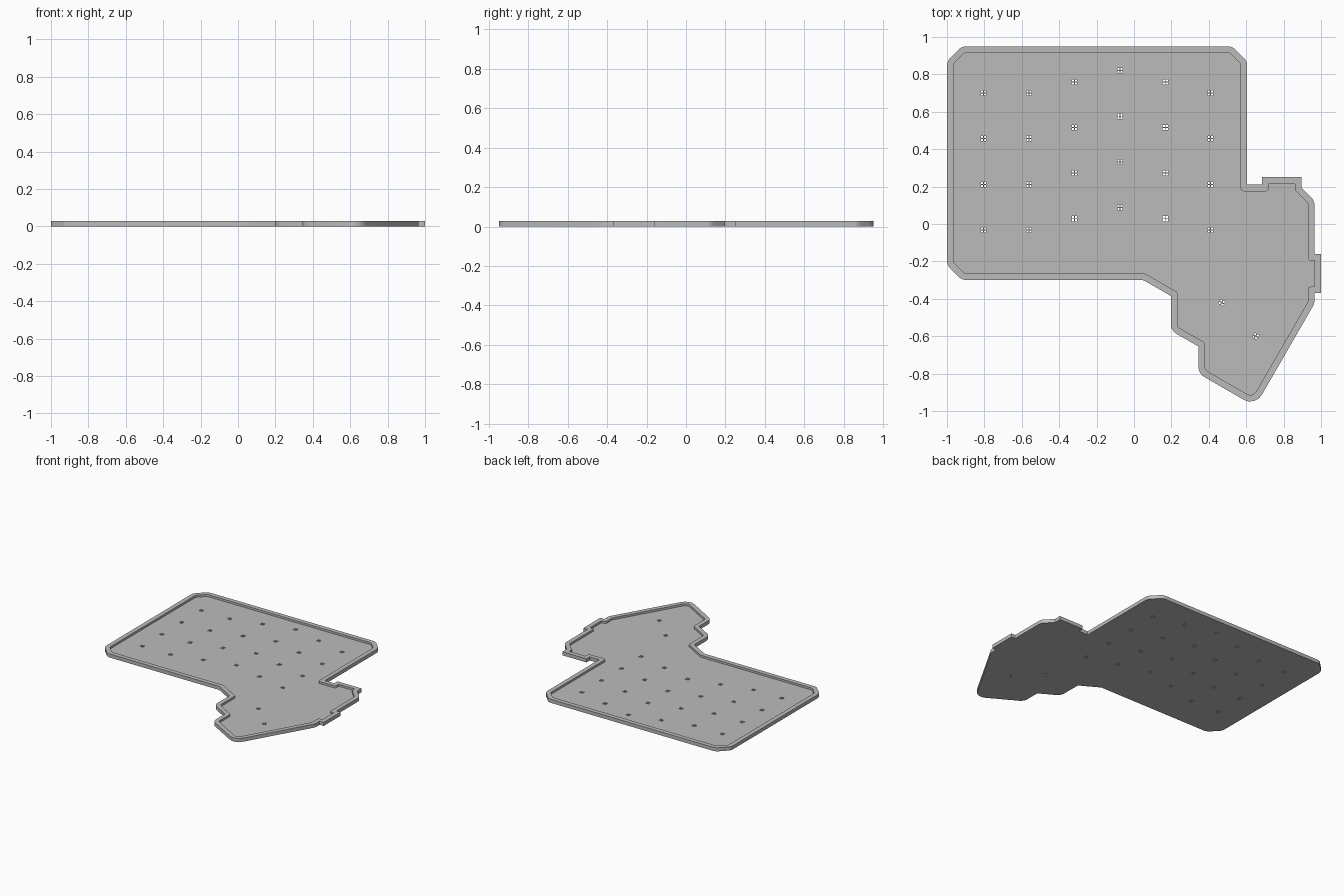
import bpy, bmesh, math
from mathutils import Matrix, Vector

cube = bpy.data.objects.get("Cube")
if cube:
    bpy.data.objects.remove(cube, do_unlink=True)

HEIGHT, FLOOR, RIM = 0.028, 0.012, 0.035
PITCH = 0.244

# Outline corners, counter-clockwise: x, y, rounding radius
CORNERS = [
    (-1, -.22, .06), (-.92, -.30, .06), (.05, -.30, .03), (.197, -.385, 0),
    (.197, -.57, .06), (.345, -.655, 0), (.345, -.80, .06), (.648, -.975, .07),
    (.965, -.425, .06), (.965, -.37, 0), (1, -.37, 0), (1, -.16, 0),
    (.965, -.16, 0), (.965, .125, .06), (.895, .195, 0), (.895, .25, 0),
    (.685, .25, 0), (.685, .21, 0), (.605, .21, 0), (.605, .87, .06),
    (.525, .95, .06), (-.92, .95, .06), (-1, .87, .06),
]


def outline(inset, segments=4):
    """Rounded outline, moved inwards by inset."""
    count = len(CORNERS)
    points = []
    for i, (x, y, radius) in enumerate(CORNERS):
        here = Vector((x, y))
        back = (Vector(CORNERS[i - 1][:2]) - here).normalized()
        ahead = (Vector(CORNERS[(i + 1) % count][:2]) - here).normalized()
        turn = ahead.cross(back)
        angle = back.angle(ahead)
        side = 1 if turn > 0 else -1
        middle = (back + ahead).normalized()
        here = here + middle * (side * inset / math.sin(angle / 2))
        if inset:
            radius = max(radius - inset, 0) if side > 0 else radius + .015
        # Arc tangent to both edges
        centre = here + middle * (radius / math.sin(angle / 2))
        sweep = math.pi - angle
        for k in range(segments + 1):
            a = side * sweep * (k / segments - .5)
            points.append(centre + Matrix.Rotation(a, 2) @ (-middle * radius))
    return points


def make_object(name, bm):
    mesh = bpy.data.meshes.new(name)
    bm.to_mesh(mesh)
    bm.free()
    obj = bpy.data.objects.new(name, mesh)
    bpy.context.collection.objects.link(obj)
    return obj


# Tray body: base, outer wall, rim top, inner wall and floor
bm = bmesh.new()
outer, inner = outline(0), outline(RIM)
loops = [[bm.verts.new((p.x, p.y, z)) for p in pts]
         for pts, z in ((outer, 0), (outer, HEIGHT), (inner, HEIGHT), (inner, FLOOR))]
for low, high in zip(loops, loops[1:]):
    for i in range(len(low)):
        j = (i + 1) % len(low)
        bm.faces.new((low[i], low[j], high[j], high[i]))
bm.faces.new(list(reversed(loops[0])))
bm.faces.new(loops[-1])
bmesh.ops.remove_doubles(bm, verts=bm.verts[:], dist=1e-4)
bmesh.ops.recalc_face_normals(bm, faces=bm.faces[:])
tray = make_object("tray", bm)

# Hole centres: six staggered columns of four, and two turned ones
holes = []
for col, top in enumerate((.70, .70, .76, .82, .76, .70)):
    for row in range(4):
        holes.append((-.805 + col * .243, top - row * PITCH, 0))
holes += [(.47, -.42, -30), (.65, -.60, -30)]

# Each hole is a group of four small square openings
bm = bmesh.new()
for x, y, degrees in holes:
    place = Matrix.Translation((x, y, 0)) @ Matrix.Rotation(math.radians(degrees), 4, 'Z')
    for sx in (-1, 1):
        for sy in (-1, 1):
            cell = Matrix.Translation((sx * .008, sy * .008, 0)) @ Matrix.Diagonal((.011, .011, .1, 1))
            bmesh.ops.create_cube(bm, size=1, matrix=place @ cell)
cutter = make_object("hole_cutter", bm)
cutter.hide_render = True

cut = tray.modifiers.new("holes", 'BOOLEAN')
cut.operation = 'DIFFERENCE'
cut.solver = 'EXACT'
cut.object = cutter
bpy.ops.object.select_all(action='DESELECT')
bpy.context.view_layer.objects.active = tray
tray.select_set(True)
bpy.ops.object.modifier_apply(modifier=cut.name)
bpy.data.objects.remove(cutter, do_unlink=True)

# Plain grey material
grey = bpy.data.materials.new("light grey")
grey.use_nodes = True
colour = (.5, .5, .5, 1)
grey.diffuse_color = colour
grey.node_tree.nodes["Principled BSDF"].inputs["Base Color"].default_value = colour
tray.data.materials.clear()
tray.data.materials.append(grey)
bpy.ops.object.shade_smooth_by_angle(angle=math.radians(25))
